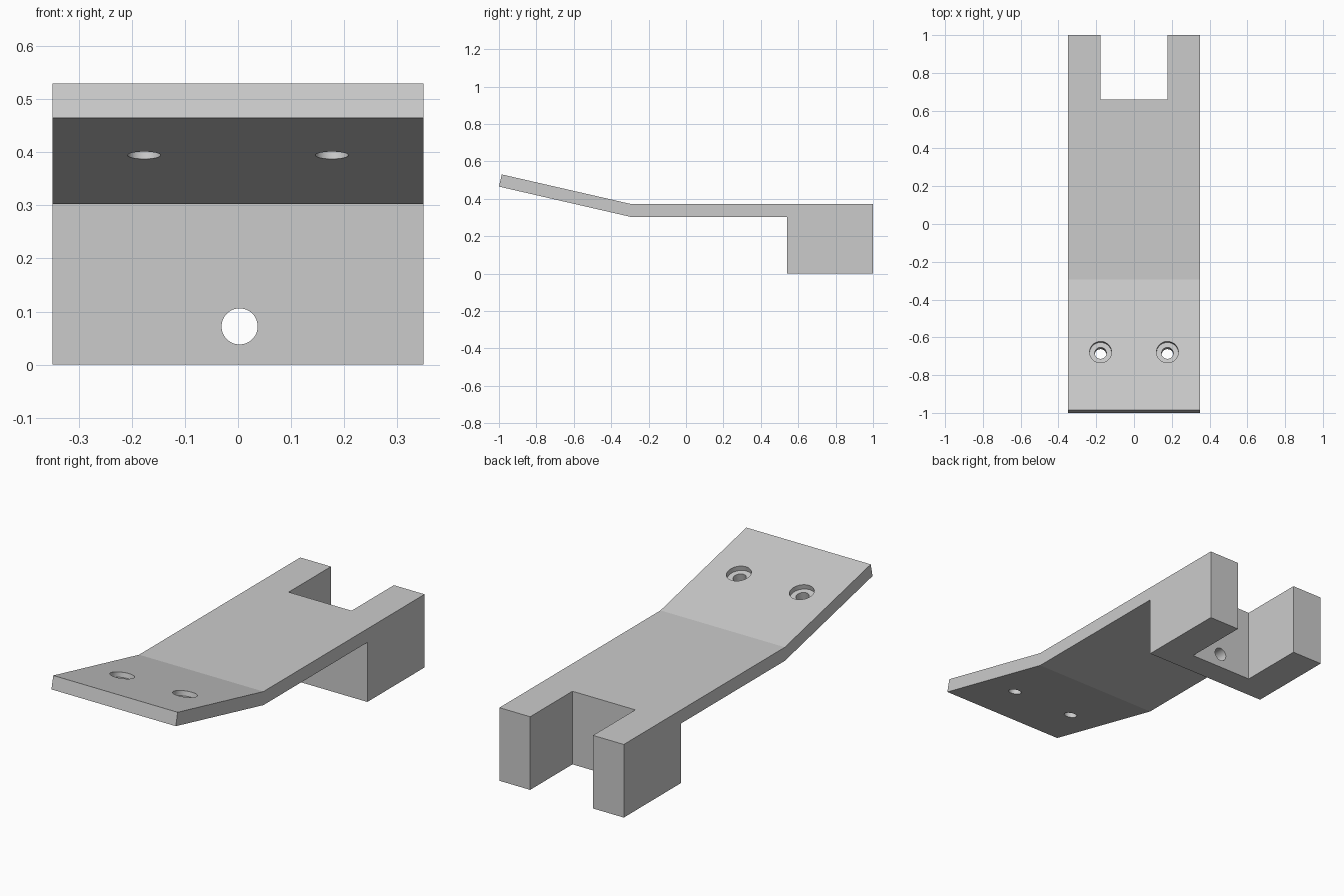
import bpy
import bmesh
import math
from mathutils import Vector, Matrix

default = bpy.data.objects.get("Cube")
if default:
    bpy.data.objects.remove(default)

GREY = (0.6, 0.6, 0.6, 1.0)
grey = bpy.data.materials.new("plain grey")
grey.use_nodes = True
grey.diffuse_color = GREY
grey.node_tree.nodes["Principled BSDF"].inputs["Base Color"].default_value = GREY


def add_object(name, bm):
    bmesh.ops.recalc_face_normals(bm, faces=bm.faces)
    mesh = bpy.data.meshes.new(name)
    bm.to_mesh(mesh)
    bm.free()
    mesh.materials.append(grey)
    obj = bpy.data.objects.new(name, mesh)
    bpy.context.collection.objects.link(obj)
    return obj


def cylinder(name, radius, depth, centre, tilt):
    bm = bmesh.new()
    matrix = Matrix.Translation(centre) @ Matrix.Rotation(tilt, 4, 'X')
    bmesh.ops.create_cone(bm, cap_ends=True, segments=48, radius1=radius,
                          radius2=radius, depth=depth, matrix=matrix)
    return add_object(name, bm)


def cut(target, cutter):
    cutter.hide_render = True
    mod = target.modifiers.new(cutter.name, 'BOOLEAN')
    mod.operation = 'DIFFERENCE'
    mod.solver = 'EXACT'
    mod.object = cutter
    bpy.context.view_layer.objects.active = target
    bpy.ops.object.modifier_apply(modifier=mod.name)
    bpy.data.objects.remove(cutter)


# Bent plate and rear block: one side profile extruded across the width
HALF_WIDTH = 0.35
profile = [(-1, 0.465), (-0.985, 0.53), (-0.295, 0.372), (1, 0.372),
           (1, 0), (0.54, 0), (0.54, 0.303), (-0.295, 0.303)]
bm = bmesh.new()
side = bm.faces.new([bm.verts.new((-HALF_WIDTH, y, z)) for y, z in profile])
extruded = bmesh.ops.extrude_face_region(bm, geom=[side])["geom"]
bmesh.ops.translate(bm, vec=(2 * HALF_WIDTH, 0, 0),
                    verts=[v for v in extruded if isinstance(v, bmesh.types.BMVert)])
bracket = add_object("bent_bracket", bm)

# Slot between the two rear prongs
bm = bmesh.new()
bmesh.ops.create_cube(bm, size=1, matrix=Matrix.Translation((0, 0.91, 0.2))
                      @ Matrix.Diagonal((0.354, 0.5, 1, 1)))
cut(bracket, add_object("slot_cutter", bm))

# Pin hole through the block wall
cut(bracket, cylinder("pin_hole_cutter", 0.034, 0.4, (0.003, 0.6, 0.072), math.pi / 2))

# Counterbored screw holes, square to the sloping plate
tilt = -math.atan2(0.158, 0.69)
normal = Matrix.Rotation(tilt, 3, 'X') @ Vector((0, 0, 1))
for x in (-0.177, 0.177):
    top = Vector((x, -0.678, 0.46))
    cut(bracket, cylinder("screw_hole_cutter", 0.031, 0.4, top, tilt))
    cut(bracket, cylinder("counterbore_cutter", 0.058, 0.1, top + normal * 0.025, tilt))

# Smooth the hole walls, keep the edges crisp
bpy.ops.object.select_all(action='DESELECT')
bracket.select_set(True)
bpy.context.view_layer.objects.active = bracket
bpy.ops.object.shade_smooth_by_angle(angle=math.radians(10))
